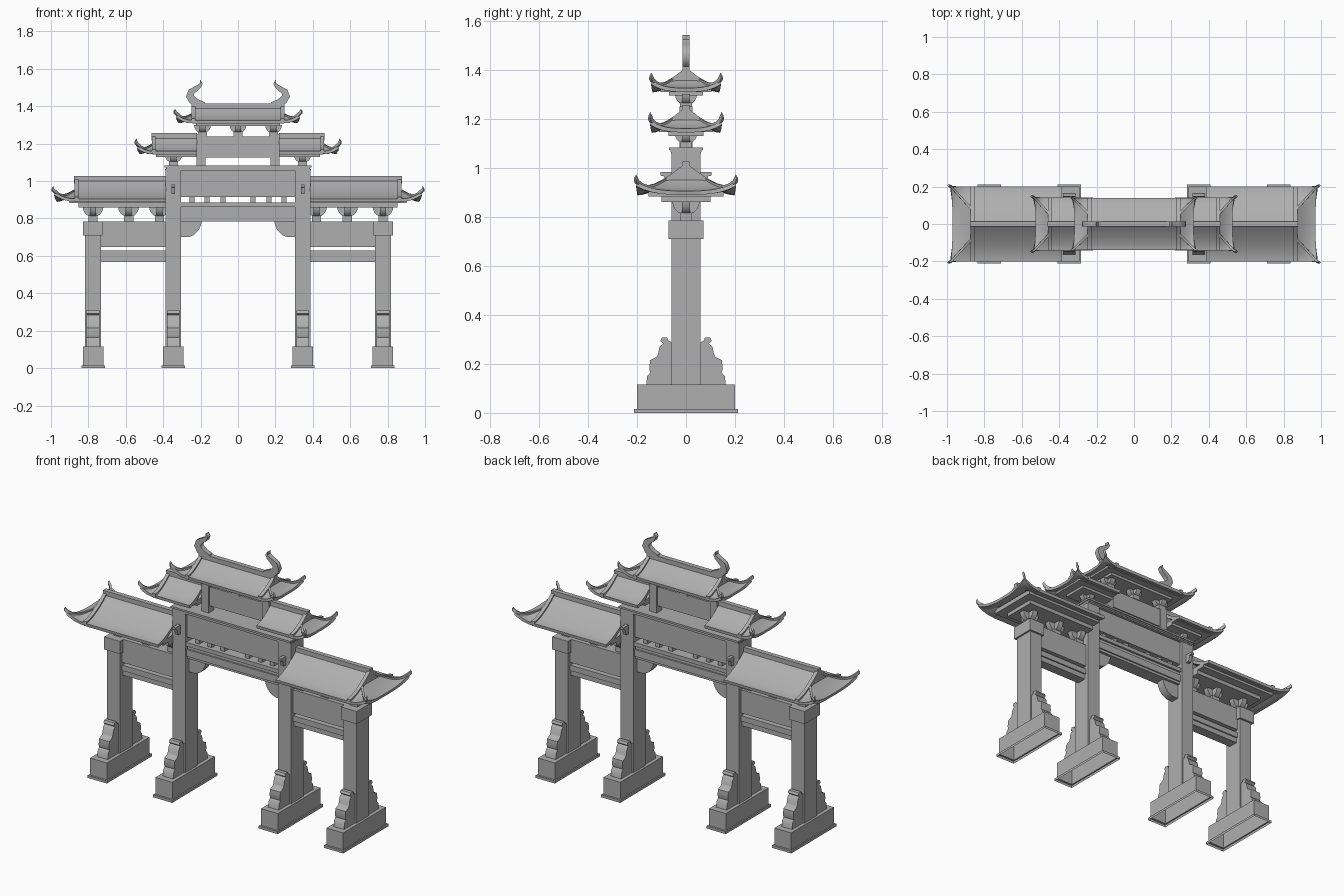
import bpy, bmesh, math

if "Cube" in bpy.data.objects:
    bpy.data.objects.remove(bpy.data.objects["Cube"])

# dark grey stone
stone_mat = bpy.data.materials.new("grey_stone")
stone_mat.diffuse_color = (0.43, 0.43, 0.43, 1)
stone_mat.use_nodes = True
stone_mat.node_tree.nodes["Principled BSDF"].inputs["Base Color"].default_value = stone_mat.diffuse_color


def finish(name, bm, mirror="", thick=0):
    me = bpy.data.meshes.new(name)
    bm.to_mesh(me)
    bm.free()
    me.materials.append(stone_mat)
    ob = bpy.data.objects.new(name, me)
    bpy.context.collection.objects.link(ob)
    if mirror:
        m = ob.modifiers.new("mirror", 'MIRROR')
        m.use_axis = ("X" in mirror, "Y" in mirror, False)
        m.merge_threshold = 0.0005
    if thick:
        s = ob.modifiers.new("thickness", 'SOLIDIFY')
        s.thickness, s.offset = thick, -1
    return ob


def loft(name, rings, mirror="", bottom=True):
    """Closed rings of points joined into a skin with end caps."""
    bm = bmesh.new()
    vs = [[bm.verts.new(p) for p in r] for r in rings]
    n = len(rings[0])
    for a, b in zip(vs, vs[1:]):
        for i in range(n):
            bm.faces.new((a[i], a[(i + 1) % n], b[(i + 1) % n], b[i]))
    bm.faces.new(vs[-1])
    if bottom:
        bm.faces.new(vs[0][::-1])
    bmesh.ops.recalc_face_normals(bm, faces=bm.faces)
    return finish(name, bm, mirror)


def rect(x0, x1, y, z):
    return [(x0, -y, z), (x1, -y, z), (x1, y, z), (x0, y, z)]


def box(name, x0, x1, y, z0, z1, mirror="X"):
    return loft(name, [rect(x0, x1, y, z0), rect(x0, x1, y, z1)], mirror)


def prism(name, pts, plane, lo, hi, mirror="X"):
    """Flat outline in the xz or yz plane, extruded from lo to hi."""
    put = (lambda a, b, d: (a, d, b)) if plane == "xz" else (lambda a, b, d: (d, a, b))
    return loft(name, [[put(a, b, d) for a, b in pts] for d in (lo, hi)], mirror)


def sheet(name, rows, mirror, thick):
    """Open grid surface facing up, thickened downward."""
    bm = bmesh.new()
    vs = [[bm.verts.new(p) for p in r] for r in rows]
    for a, b in zip(vs, vs[1:]):
        for i in range(len(a) - 1):
            bm.faces.new([a[i], a[i + 1], b[i + 1], b[i]])
    bmesh.ops.remove_doubles(bm, verts=bm.verts, dist=1e-5)
    bm.normal_update()
    if sum(f.normal.z for f in bm.faces) < 0:
        bmesh.ops.reverse_faces(bm, faces=bm.faces)
    return finish(name, bm, mirror, thick)


def dougong(name, x, z0, z1, w, mirror="X"):
    """Crossed half-round bracket on a small block."""
    zm = z0 + (z1 - z0) * 0.3
    arc = [(w * math.cos(math.pi * i / 10), z1 - (z1 - zm) * math.sin(math.pi * i / 10))
           for i in range(11)]
    box(name + "_block", x - 0.025, x + 0.025, 0.025, z0, zm + 0.01, mirror)
    prism(name + "_arm", [(x + a, b) for a, b in arc], "xz", -0.016, 0.016, mirror)
    prism(name + "_cross_arm", arc, "yz", x - 0.016, x + 0.016, mirror)


def roof(name, x0, xg, xe, ye, ze, zt, zb, lift, tip):
    """Curved hip-and-gable roof half, from x0 out to gable xg and eave xe."""
    zr, a = zt - 0.015, 0.42
    f = lambda t: ze + (zr - ze) * (1 - t) ** 1.6
    N = 10
    ts = [i / N for i in range(-N, N + 1)]
    # main tiled slopes
    sheet(name + "_slopes", [[(x, t * ye, f(abs(t))) for t in ts] for x in (x0, xg)], "X", 0.018)

    # flared hip skirt
    def pt(r, s, k):
        u = (r - a) / (1 - a) * k
        y = r * s
        return (xg + (xe - xg) * u - 0.008 * u * (1 - s * s), y * ye,
                f(r) + lift * u * u * abs(y) ** 3)
    rows = []
    for j in range(8):
        r = a + (1 - a) * j / 7
        rows.append([pt(r, -1, k / 4) for k in range(4)] +
                    [pt(r, s / 6, 1) for s in range(-6, 7)] +
                    [pt(r, 1, k / 4) for k in (3, 2, 1, 0)])
    sheet(name + "_skirt", rows, "X", 0.016)
    # gable wall
    g = [i / 6 * a for i in range(-6, 7)]
    prism(name + "_gable", [(t * ye, f(abs(t))) for t in g], "yz", xg - 0.012, xg)
    # raised trim along the gable edge
    loft(name + "_gable_trim", [[(xg + dx, t * ye, f(abs(t)) + dz) for dx, dz in
         ((-0.018, -0.01), (0.003, -0.01), (0.003, 0.01), (-0.018, 0.01))] for t in ts], "X")
    # top ridge
    box(name + "_ridge", x0, xg + 0.004, 0.014, zr - 0.025, zt)
    # hip ridge ending in an upturned tip
    path = [(*pt(a + (1 - a) * j / 7, 1, 1), 0.006) for j in range(8)]
    cx, cy, cz, _ = path[-1]
    path += [(cx + 0.010, cy + 0.004, cz + (tip - cz) * 0.4, 0.006),
             (cx + 0.014, cy + 0.006, cz + (tip - cz) * 0.75, 0.004),
             (cx + 0.008, cy + 0.004, tip, 0.0015)]
    n = (0.707, -0.707)
    loft(name + "_hip_ridge", [[(x + n[0] * w * p - 0.7 * w * q, y + n[1] * w * p - 0.7 * w * q,
         z + w * q + (0.003 if i < 8 else 0)) for p, q in ((-1, -1), (1, -1), (1, 1), (-1, 1))]
         for i, (x, y, z, w) in enumerate(path)], "XY")
    # stepped soffit below
    zm = (ze + zb) / 2
    box(name + "_soffit", x0, xg + 0.03, ye * 0.76, zm, ze + 0.004)
    box(name + "_soffit_lower", x0, xg - 0.02, ye * 0.5, zb, zm)


# pillars, plinths and scrolled bracing stones
stone = [(0.055, 0.11), (0.163, 0.11), (0.158, 0.15), (0.145, 0.165), (0.150, 0.18),
         (0.146, 0.215), (0.120, 0.228), (0.114, 0.24), (0.108, 0.27), (0.093, 0.283),
         (0.105, 0.293), (0.098, 0.307), (0.078, 0.308), (0.072, 0.295), (0.055, 0.285)]
for part, cx, top in (("inner", 0.346, 1.06), ("outer", 0.775, 0.78)):
    box(part + "_pillar", cx - 0.042, cx + 0.042, 0.059, 0.1, top)
    loft(part + "_plinth", [rect(cx - w, cx + w, y, z) for w, y, z in
         ((0.063, 0.212, 0), (0.063, 0.212, 0.015), (0.055, 0.2, 0.015), (0.055, 0.2, 0.115))],
         "X", bottom=False)
    prism(part + "_brace_stone", stone, "yz", cx - 0.034, cx + 0.034, "XY")
box("outer_pillar_cap", 0.725, 0.828, 0.071, 0.71, 0.785)

# side bay beams
box("side_upper_beam", 0.38, 0.735, 0.04, 0.647, 0.785)
box("side_lower_beam", 0.38, 0.735, 0.03, 0.567, 0.63)
box("side_lower_beam_lip", 0.38, 0.735, 0.038, 0.597, 0.63)

# centre bay: stepped beam, open posts, plain panel, cornice
for nm, y, z0, z1 in (("beam_lower", 0.04, 0.785, 0.80), ("beam", 0.048, 0.80, 0.842),
                      ("beam_upper", 0.04, 0.842, 0.862), ("beam_sill", 0.052, 0.862, 0.885),
                      ("panel", 0.044, 0.914, 1.056)):
    box("centre_" + nm, -0.306, 0.306, y, z0, z1, "")
for x in (0.08, 0.165, 0.245):
    box("centre_short_post", x - 0.013, x + 0.013, 0.03, 0.88, 0.92)
for nm, x, y, z0, z1 in (("lower", 0.389, 0.061, 1.056, 1.064), ("middle", 0.386, 0.064, 1.064, 1.072),
                         ("upper", 0.392, 0.07, 1.072, 1.083)):
    box("cornice_" + nm, -x, x, y, z0, z1, "")
prism("centre_corbel", [(0.31, 0.70), (0.265, 0.70), (0.235, 0.712), (0.212, 0.735),
      (0.2, 0.76), (0.192, 0.79), (0.31, 0.79)], "xz", -0.025, 0.025)
prism("pillar_tenon", [(0.05, 0.93), (0.08, 0.93), (0.09, 0.965), (0.105, 0.968),
      (0.105, 0.982), (0.05, 0.982)], "yz", 0.336, 0.356, "XY")

# upper storey
box("upper_post", 0.174, 0.222, 0.026, 1.08, 1.25)
box("upper_panel", -0.18, 0.18, 0.02, 1.125, 1.237, "")

# roof brackets
for x in (0.775, 0.585, 0.42):
    dougong("side_bracket", x, 0.783, 0.865, 0.056)
dougong("middle_bracket", 0.345, 1.08, 1.137, 0.045)
dougong("top_bracket", 0.19, 1.237, 1.30, 0.045)
dougong("top_centre_bracket", 0.0, 1.235, 1.30, 0.045, "")

# three tiers of roofs
roof("side_roof", 0.386, 0.872, 0.978, 0.2, 0.905, 1.026, 0.86, 0.035, 0.97)
roof("middle_roof", 0.22, 0.458, 0.534, 0.142, 1.16, 1.256, 1.13, 0.03, 1.225)
roof("top_roof", 0.0, 0.245, 0.326, 0.138, 1.325, 1.415, 1.294, 0.03, 1.385)

# curled horns on the top ridge
horn = [(0.18, 1.41, .012), (0.218, 1.418, .019), (0.244, 1.433, .022), (0.257, 1.455, .021),
        (0.250, 1.477, .018), (0.228, 1.492, .014), (0.207, 1.507, .011), (0.196, 1.523, .007),
        (0.203, 1.541, .001)]
left, right = [], []
for i, (x, z, w) in enumerate(horn):
    p, q = horn[max(i - 1, 0)], horn[min(i + 1, len(horn) - 1)]
    dx, dz = q[0] - p[0], q[1] - p[1]
    l = math.hypot(dx, dz)
    left.append((x - dz / l * w, z + dx / l * w))
    right.append((x + dz / l * w, z - dx / l * w))
loft("ridge_horn", [[(a[0], -0.014, a[1]), (b[0], -0.014, b[1]), (b[0], 0.014, b[1]),
     (a[0], 0.014, a[1])] for a, b in zip(left, right)], "X")

# bake modifiers and shade
bpy.ops.object.select_all(action='SELECT')
bpy.context.view_layer.objects.active = bpy.context.selected_objects[0]
bpy.ops.object.convert(target='MESH')
bpy.ops.object.shade_smooth_by_angle(angle=math.radians(50))
